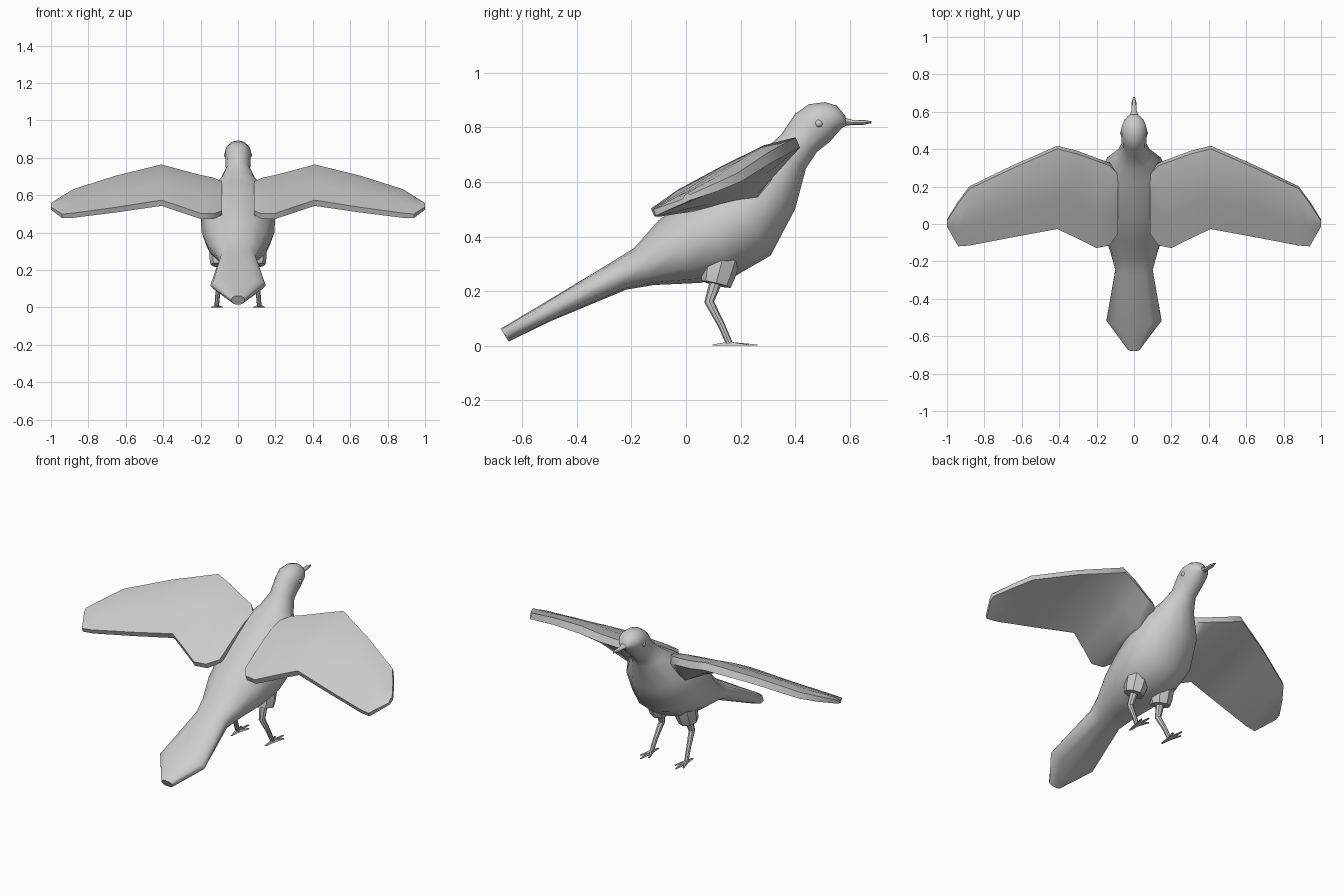
import bpy, bmesh, math
from mathutils import Vector

if "Cube" in bpy.data.objects:
    bpy.data.objects.remove(bpy.data.objects["Cube"], do_unlink=True)

grey = bpy.data.materials.new("plain_grey")
grey.use_nodes = True
COLOUR = (0.6, 0.6, 0.6, 1)
grey.diffuse_color = COLOUR
grey.node_tree.nodes["Principled BSDF"].inputs["Base Color"].default_value = COLOUR


def finish(name, bm, mirror=False, angle=42):
    bmesh.ops.recalc_face_normals(bm, faces=bm.faces)
    mesh = bpy.data.meshes.new(name)
    bm.to_mesh(mesh)
    bm.free()
    mesh.materials.append(grey)
    mesh.shade_smooth()
    mesh.set_sharp_from_angle(angle=math.radians(angle))
    ob = bpy.data.objects.new(name, mesh)
    bpy.context.collection.objects.link(ob)
    if mirror:
        ob.modifiers.new("mirror", "MIRROR")
    return ob


def loft(bm, rings):
    """Skin a list of closed rings and cap both ends."""
    rows = [[bm.verts.new(p) for p in ring] for ring in rings]
    n = len(rows[0])
    for a, b in zip(rows, rows[1:]):
        for i in range(n):
            j = (i + 1) % n
            bm.faces.new((a[i], a[j], b[j], b[i]))
    bm.faces.new(rows[0][::-1])
    bm.faces.new(rows[-1])


def oval(ty, tz, by, bz, hw, power=1.0, n=12):
    """Ring through a top point and a bottom point, hw wide each side."""
    mid = Vector((0, (ty + by) / 2, (tz + bz) / 2))
    up = Vector((0, (ty - by) / 2, (tz - bz) / 2))
    ring = []
    for i in range(n):
        a = 2 * math.pi * i / n
        c, s = math.cos(a), math.sin(a)
        c = math.copysign(abs(c) ** power, c)
        s = math.copysign(abs(s) ** power, s)
        ring.append(mid + Vector((hw * c, 0, 0)) + up * s)
    return ring


def limb(bm, path, n=8):
    """Tube through (point, radius) pairs, rings kept across the path."""
    rings = []
    pts = [Vector(p) for p, r in path]
    for i, (p, r) in enumerate(path):
        d = (pts[min(i + 1, len(pts) - 1)] - pts[max(i - 1, 0)]).normalized()
        u = Vector((1, 0, 0))
        u = (u - d * u.dot(d)).normalized()
        v = d.cross(u)
        rings.append([pts[i] + r * (u * math.cos(2 * math.pi * k / n)
                      + v * math.sin(2 * math.pi * k / n)) for k in range(n)])
    loft(bm, rings)


# Body with tail, torso, neck and head in one skin:
# top y, top z, bottom y, bottom z, half width, squareness
bm = bmesh.new()
loft(bm, [oval(*s) for s in (
    (-0.68, 0.062, -0.65, 0.015, 0.035, 0.8),
    (-0.535, 0.148, -0.50, 0.088, 0.148, 0.75),
    (-0.27, 0.308, -0.22, 0.205, 0.10, 0.8),
    (-0.19, 0.358, -0.12, 0.222, 0.125, 0.9),
    (-0.10, 0.46, 0.05, 0.23, 0.17, 1),
    (0.02, 0.55, 0.18, 0.255, 0.195, 1),
    (0.12, 0.62, 0.31, 0.33, 0.198, 1),
    (0.22, 0.68, 0.40, 0.50, 0.165, 1),
    (0.29, 0.72, 0.44, 0.65, 0.095, 1),
    (0.35, 0.775, 0.48, 0.71, 0.065, 1),
    (0.40, 0.85, 0.53, 0.75, 0.068, 1),
    (0.45, 0.885, 0.56, 0.785, 0.07, 1),
    (0.51, 0.893, 0.572, 0.798, 0.059, 1),
    (0.553, 0.88, 0.58, 0.803, 0.042, 1),
    (0.585, 0.842, 0.587, 0.806, 0.022, 1))])
finish("body", bm, angle=50)

# Beak, slightly swollen before its tip
bm = bmesh.new()
loft(bm, [oval(*s, n=8) for s in (
    (0.575, 0.838, 0.575, 0.806, 0.024),
    (0.61, 0.828, 0.61, 0.809, 0.013),
    (0.65, 0.828, 0.65, 0.81, 0.013),
    (0.68, 0.823, 0.68, 0.816, 0.004))])
finish("beak", bm)

# Wings: x, leading y, z, trailing y, z, thickness, shoulder depth below
stations = (
    (0.085, 0.27, 0.66, -0.045, 0.505, 0.03, 0.06),
    (0.13, 0.32, 0.675, -0.108, 0.487, 0.04, 0.10),
    (0.20, 0.345, 0.69, -0.122, 0.488, 0.04, 0.075),
    (0.30, 0.382, 0.715, -0.072, 0.522, 0.042, 0.03),
    (0.41, 0.41, 0.745, -0.02, 0.558, 0.042, 0.0),
    (0.65, 0.305, 0.688, -0.065, 0.522, 0.038, 0.0),
    (0.88, 0.195, 0.617, -0.11, 0.492, 0.034, 0.0),
    (0.94, 0.115, 0.582, -0.115, 0.488, 0.03, 0.0),
    (1.0, 0.02, 0.545, -0.01, 0.53, 0.02, 0.0))


def wing_ring(x, ly, lz, ty, tz, th, deep):
    lead, trail = Vector((x, ly, lz)), Vector((x, ty, tz))
    d = (trail - lead).normalized()
    up = Vector((0, d.z, -d.y))
    camber = th * 0.45
    ring = []
    for t, h in ((0, 0.5 * th), (0.25, 0.5 * th + camber), (0.6, 0.5 * th + camber * 0.6),
                 (1, 0.4 * th), (1, -0.4 * th), (0.6, -0.4 * th - deep * 0.5),
                 (0.25, -0.4 * th - deep), (0, -0.5 * th)):
        ring.append(lead.lerp(trail, t) + up * h)
    return ring


bm = bmesh.new()
loft(bm, [wing_ring(*s) for s in stations])
finish("wings", bm, mirror=True, angle=50)

# Thigh feather cuffs
bm = bmesh.new()
limb(bm, [((0.085, 0.135, 0.32), 0.066), ((0.09, 0.118, 0.258), 0.062),
          ((0.093, 0.11, 0.225), 0.055)])
finish("thighs", bm, mirror=True)

# Legs bend back at the joint and run forward to the foot
bm = bmesh.new()
limb(bm, [((0.09, 0.115, 0.25), 0.024), ((0.098, 0.085, 0.16), 0.018),
          ((0.108, 0.13, 0.075), 0.013), ((0.114, 0.16, 0.006), 0.012)])
finish("legs", bm, mirror=True)

# Toes: three forward, one back
bm = bmesh.new()
for tx, ty in ((0.114, 0.262), (0.085, 0.225), (0.14, 0.228), (0.112, 0.097)):
    a, b = Vector((0.114, 0.158, 0)), Vector((tx, ty, 0))
    d = (b - a).normalized()
    side = Vector((-d.y, d.x, 0))
    loft(bm, [[p - side * w, p + side * w, p + side * w * 0.5 + Vector((0, 0, h)),
               p - side * w * 0.5 + Vector((0, 0, h))]
              for p, w, h in ((a, 0.011, 0.014), (b, 0.005, 0.004))])
finish("toes", bm, mirror=True)

# Eyes
bm = bmesh.new()
bmesh.ops.create_uvsphere(bm, u_segments=12, v_segments=8, radius=0.015)
bmesh.ops.translate(bm, verts=bm.verts, vec=(0.06, 0.487, 0.815))
finish("eyes", bm, mirror=True)
